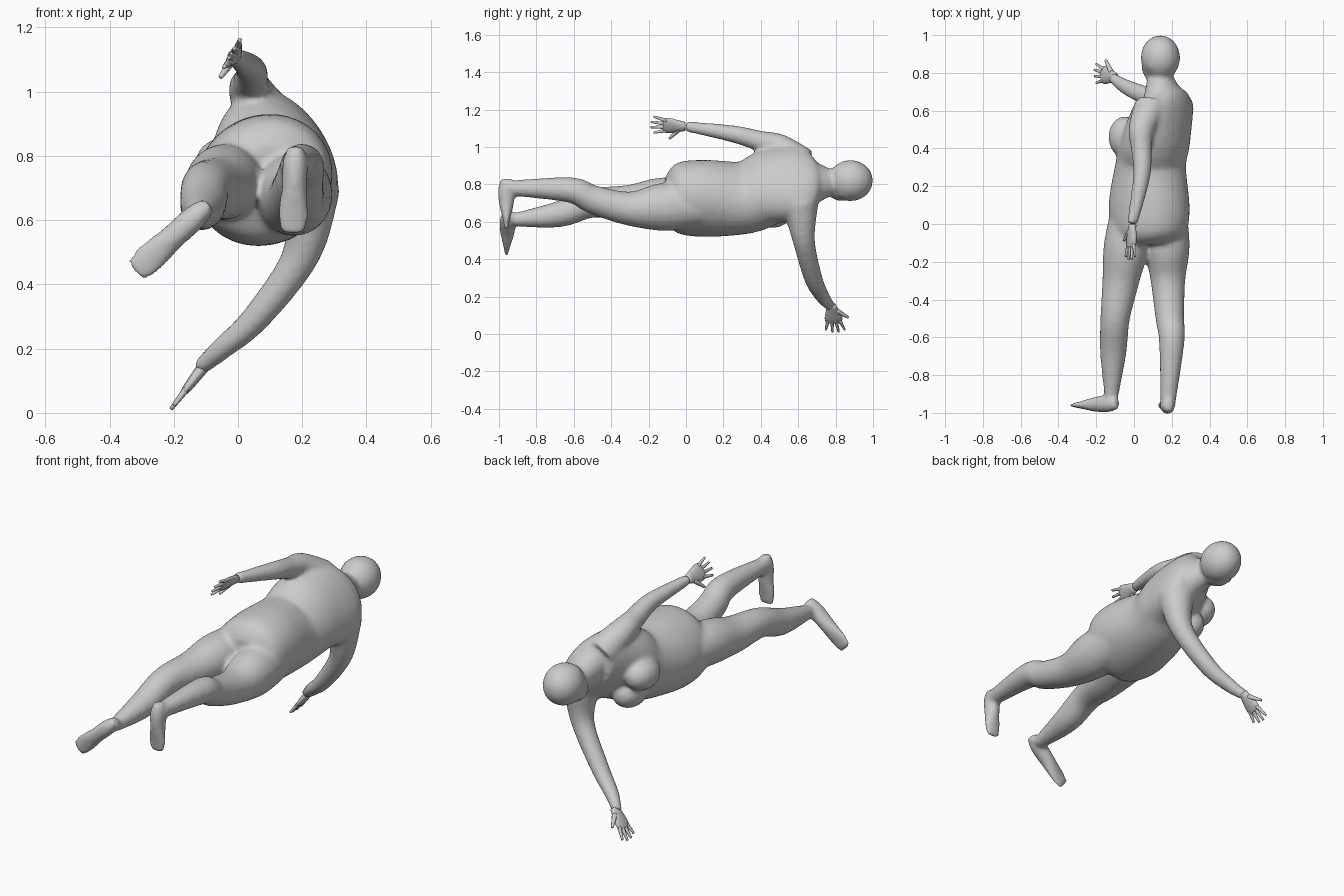
import bpy, bmesh, math
from mathutils import Vector, Matrix

if "Cube" in bpy.data.objects:
    bpy.data.objects.remove(bpy.data.objects["Cube"])

grey = bpy.data.materials.new("plain grey")
grey.use_nodes = True
shade = (.6, .6, .6, 1)
grey.diffuse_color = shade
grey.node_tree.nodes["Principled BSDF"].inputs["Base Color"].default_value = shade

# Chest directions: the way it faces, and from side to side
FACING = Vector((-.84, 0, -.54))
SIDEWAYS = Vector((.54, 0, -.84))
ACROSS = Vector((1, 0, 0))
UPWARD = Vector((.5, 0, .86))
ALONG = Vector((0, 1, 0))


def smooth_path(sections, steps=5):
    """Pass a flowing spline through the sections, radii included."""
    knots = [Vector((*s[:4], s[-1])) for s in sections]
    padded = [knots[0]] + knots + [knots[-1]]
    path = []
    for before, start, end, after in zip(padded, padded[1:], padded[2:], padded[3:]):
        leave, arrive = (end - before) / 2, (after - start) / 2
        for step in range(steps):
            t = step / steps
            ease = t * t * (3 - 2 * t)
            path.append(start * (1 - ease) + end * ease
                        + leave * (t * (1 - t) ** 2) - arrive * (t * t * (1 - t)))
    return path + [knots[-1]]


def tube(bm, sections, wide, sides=20):
    """Loft ellipses (x, y, z, wide radius, optional thin radius) along a path."""
    path = smooth_path(sections)
    centers = [Vector(p[:3]) for p in path]
    rings = []
    for index, (center, section) in enumerate(zip(centers, path)):
        following = centers[min(index + 1, len(centers) - 1)]
        previous = centers[max(index - 1, 0)]
        tangent = (following - previous).normalized()
        broad = (wide - tangent * wide.dot(tangent)).normalized()
        narrow = tangent.cross(broad)
        ring = []
        for side in range(sides):
            angle = math.tau * side / sides
            offset = (broad * section[3] * math.cos(angle)
                      + narrow * section[4] * math.sin(angle))
            ring.append(bm.verts.new(center + offset))
        rings.append(ring)
    for lower, upper in zip(rings, rings[1:]):
        for side in range(sides):
            after = (side + 1) % sides
            bm.faces.new((lower[side], lower[after], upper[after], upper[side]))
    bm.faces.new(reversed(rings[0]))
    bm.faces.new(rings[-1])


def ball(bm, center, radius, stretch=(1, 1, 1)):
    placing = Matrix.Translation(center) @ Matrix.Diagonal((*stretch, 1))
    bmesh.ops.create_uvsphere(bm, u_segments=24, v_segments=16, radius=radius, matrix=placing)


def finish(bm, name):
    bmesh.ops.recalc_face_normals(bm, faces=bm.faces)
    mesh = bpy.data.meshes.new(name)
    bm.to_mesh(mesh)
    bm.free()
    mesh.materials.append(grey)
    mesh.shade_smooth()
    part = bpy.data.objects.new(name, mesh)
    bpy.context.collection.objects.link(part)
    return part


def foot(bm, heel, toe, wide):
    """Heel, instep, ball of the foot and toe end."""
    heel, toe = Vector(heel), Vector(toe)
    profile = [(0, .025, .03), (.2, .04, .045), (.5, .04, .04), (.8, .05, .02), (1, .04, .01)]
    tube(bm, [(*heel.lerp(toe, t), broad, thin) for t, broad, thin in profile], wide)


def hand(name, wrist, tip, wide, thumb):
    """Flat palm with four spread fingers and a thumb."""
    bm = bmesh.new()
    wrist, tip = Vector(wrist), Vector(tip)

    def at(t, sideways=0):
        return wrist.lerp(tip, t) + wide * sideways

    tube(bm, [(*at(-.1), .025, .02), (*at(.4), .047, .015), (*at(.6), .04, .01)], wide, 12)
    for finger in range(4):
        spread = finger / 1.5 - 1
        reach = 1 - spread * spread / 10
        tube(bm, [(*at(.5, spread * .03), .011), (*at(reach, spread * .05), .006)], wide, 8)
    tube(bm, [(*at(.1, thumb * .02), .015), (*at(.4, thumb * .08), .007)], wide, 8)
    finish(bm, name)


body = bmesh.new()

# Torso from the seat to the neck
tube(body, [(.09, -.11, .73, .1, .12), (.085, -.05, .73, .18, .2), (.08, .1, .725, .2, .22),
            (.09, .32, .73, .2, .18), (.12, .46, .79, .22, .16), (.16, .63, .81, .21, .12),
            (.15, .7, .81, .12, .09), (.13, .8, .81, .06)], SIDEWAYS, sides=32)

# Chest and ears, mirrored about the middle of the body
chest = Vector((.08, .46, .77)) + FACING * .11
skull = Vector((.14, .88, .82))
for mirror in (-1, 1):
    ball(body, chest + SIDEWAYS * mirror * .07, .085, (1, 1.3, 1))
    ball(body, skull - ALONG * .04 + SIDEWAYS * mirror * .1, .015, (.6, 1, .6))

# Skull, jaw and nose
ball(body, skull, .11, (.95, 1.09, 1))
ball(body, (.12, .83, .79), .08)
ball(body, skull - ALONG * .04 + FACING * .11, .015)

# Straight leg and bent leg
tube(body, [(0, .2, .72, .09), (-.04, -.1, .72, .118), (-.07, -.3, .7, .098),
            (-.1, -.5, .7, .078), (-.11, -.68, .64, .07), (-.12, -.92, .61, .036)], ACROSS)
tube(body, [(.16, .2, .69, .1), (.175, -.1, .68, .12, .13), (.18, -.3, .67, .092),
            (.19, -.5, .72, .076), (.2, -.62, .77, .068), (.18, -.95, .78, .04)], ACROSS)
foot(body, (-.09, -.95, .65), (-.32, -.96, .44), SIDEWAYS)
foot(body, (.18, -.96, .83), (.17, -.96, .56), ACROSS)

# Raised arm and lowered arm
tube(body, [(.09, .62, .91, .09), (.04, .5, 1, .07), (.04, .4, 1.03, .056),
            (.04, .25, 1.07, .046), (-.01, 0, 1.11, .028)], UPWARD)
tube(body, [(.22, .61, .7, .1), (.2, .63, .5, .06), (.06, .68, .3, .05, .045),
            (-.05, .73, .2, .04, .035), (-.12, .78, .14, .026)], ALONG)

# Blend the parts into one skin
skin = finish(body, "body")
blend = skin.modifiers.new("blend", "REMESH")
blend.mode = "VOXEL"
blend.voxel_size = .011
blend.use_smooth_shade = True
soften = skin.modifiers.new("soften", "SMOOTH")
soften.iterations = 10

# Hands
hand("raised_hand", (-.01, -.02, 1.11), (-.02, -.19, 1.12), UPWARD, thumb=-1)
hand("lowered_hand", (-.11, .78, .14), (-.21, .8, .01), ALONG, thumb=1)
